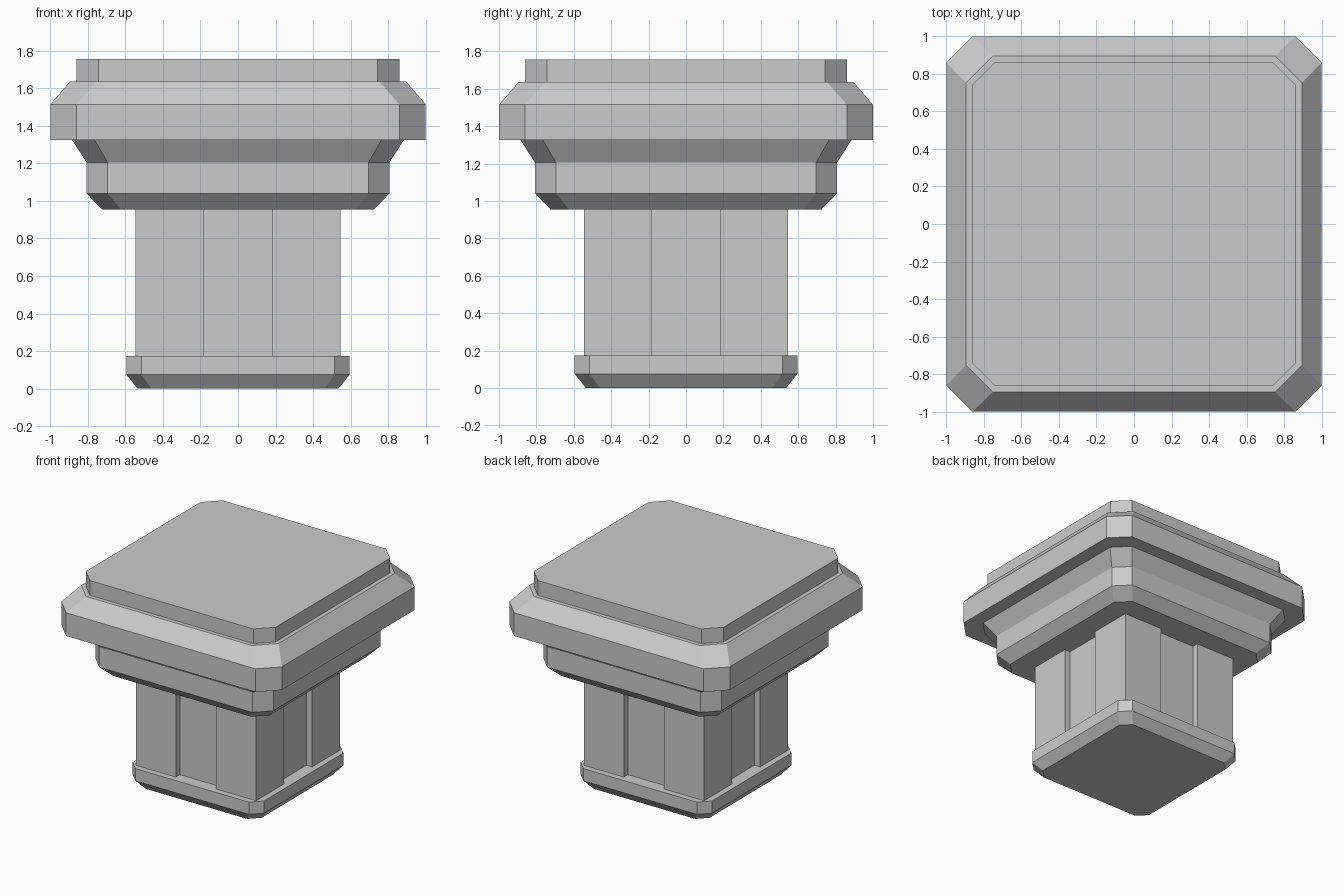
import bpy
import bmesh

old = bpy.data.objects.get("Cube")
if old:
    bpy.data.objects.remove(old, do_unlink=True)

stone = bpy.data.materials.new("grey_stone")
stone.use_nodes = True
GREY = (0.6, 0.6, 0.6, 1)
stone.diffuse_color = GREY
stone.node_tree.nodes["Principled BSDF"].inputs["Base Color"].default_value = GREY


def stack(name, outlines):
    """Join a series of (z, outline points) rings into a closed solid."""
    bm = bmesh.new()
    rings = [[bm.verts.new((x, y, z)) for x, y in pts] for z, pts in outlines]
    for low, high in zip(rings, rings[1:]):
        n = len(low)
        for i in range(n):
            j = (i + 1) % n
            bm.faces.new((low[i], low[j], high[j], high[i]))
    bm.faces.new(rings[0][::-1])
    bm.faces.new(rings[-1])
    bmesh.ops.recalc_face_normals(bm, faces=bm.faces)
    mesh = bpy.data.meshes.new(name)
    bm.to_mesh(mesh)
    bm.free()
    mesh.materials.append(stone)
    obj = bpy.data.objects.new(name, mesh)
    bpy.context.collection.objects.link(obj)
    return obj


def four_sides(points):
    """Repeat a run of outline points by quarter turns."""
    out = []
    for _ in range(4):
        out += points
        points = [(-y, x) for x, y in points]
    return out


def chamfered(name, profile):
    """Square block with cut corners; profile is (z, half width, flat half length)."""
    return stack(name, [(z, four_sides([(w, -c), (w, c)])) for z, w, c in profile])


# Foot plate with a bevelled underside
chamfered("foot_plate", [(0, 0.535, 0.46), (0.075, 0.595, 0.515), (0.175, 0.595, 0.515)])

# Shaft with a shallow recess down the middle of each side
HALF, SLOT, DEPTH = 0.545, 0.182, 0.052
inner = HALF - DEPTH
side = four_sides([(HALF, -HALF), (HALF, -SLOT), (inner, -SLOT), (inner, SLOT), (HALF, SLOT)])
stack("shaft", [(0.17, side), (0.96, side)])

# Collar flaring out below the slab
chamfered("collar", [(0.955, 0.725, 0.625), (1.04, 0.807, 0.695),
                     (1.205, 0.807, 0.695), (1.326, 0.885, 0.765)])

# Wide slab with a sloped upper edge
chamfered("slab", [(1.325, 1.0, 0.86), (1.515, 1.0, 0.86), (1.637, 0.895, 0.752)])

# Raised top plate
chamfered("top_plate", [(1.636, 0.86, 0.742), (1.757, 0.86, 0.742)])
